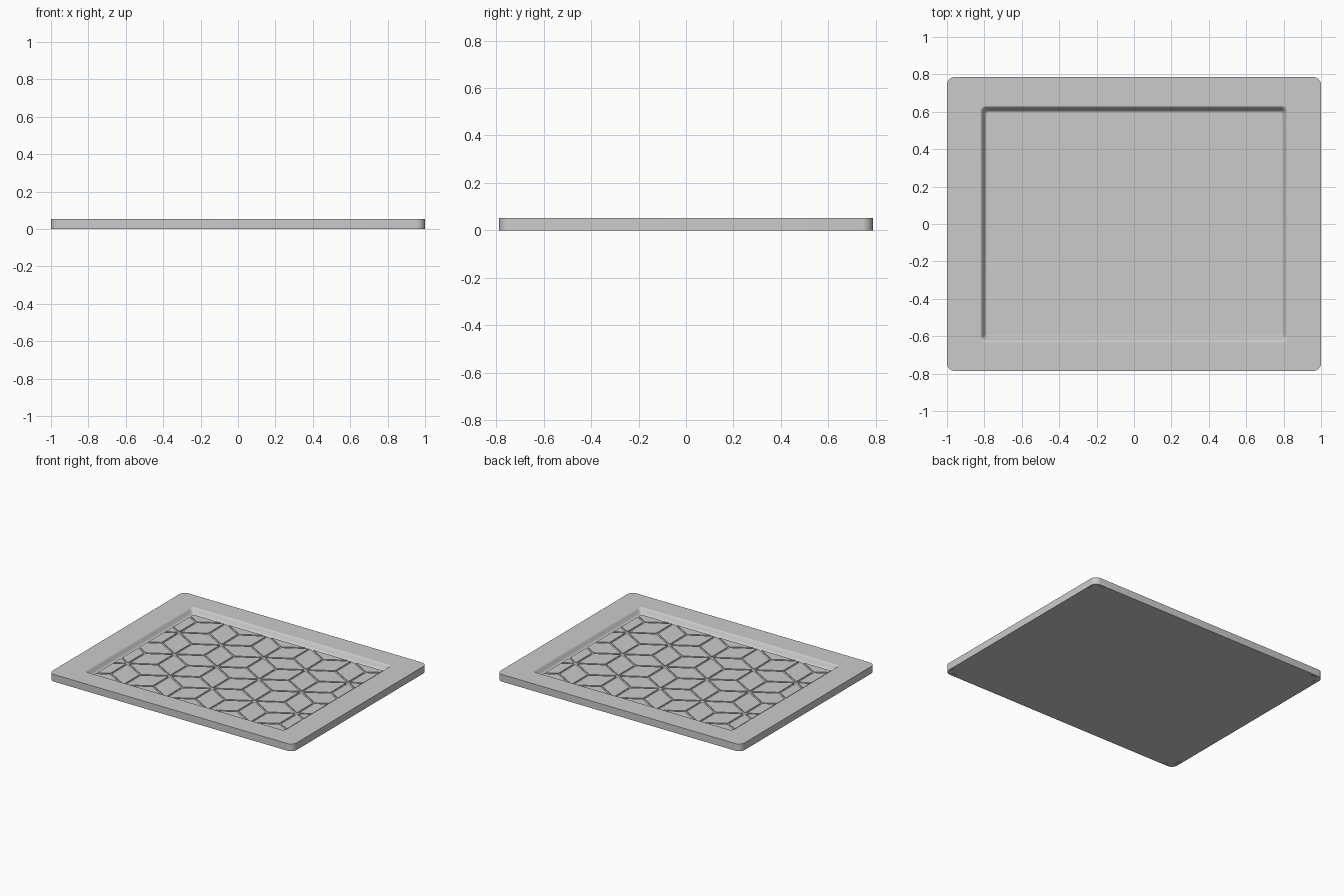
import bpy, bmesh, math
from mathutils import Vector

cube = bpy.data.objects.get("Cube")
if cube:
    bpy.data.objects.remove(cube, do_unlink=True)

HX, HY, TOP, FLOOR, TILE_TOP = 1.0, 0.787, 0.053, 0.014, 0.02

grey = bpy.data.materials.new("plain grey")
grey.use_nodes = True
grey.diffuse_color = (0.6, 0.6, 0.6, 1)
bsdf = next(n for n in grey.node_tree.nodes if n.type == 'BSDF_PRINCIPLED')
bsdf.inputs["Base Color"].default_value = grey.diffuse_color


def finish(bm, name):
    bmesh.ops.recalc_face_normals(bm, faces=bm.faces[:])
    mesh = bpy.data.meshes.new(name)
    bm.to_mesh(mesh)
    bm.free()
    mesh.materials.append(grey)
    obj = bpy.data.objects.new(name, mesh)
    bpy.context.collection.objects.link(obj)
    return obj


def activate(obj):
    bpy.ops.object.select_all(action='DESELECT')
    obj.select_set(True)
    bpy.context.view_layer.objects.active = obj


def rounded_loop(bm, hx, hy, r, z, steps=8):
    verts = []
    for q, (sx, sy) in enumerate([(1, 1), (-1, 1), (-1, -1), (1, -1)]):
        for i in range(steps + 1):
            a = math.pi / 2 * (q + i / steps)
            verts.append(bm.verts.new((sx * (hx - r) + r * math.cos(a),
                                       sy * (hy - r) + r * math.sin(a), z)))
    return verts


# Tray: outer wall, flat rim, softly curved step and sunken floor
bm = bmesh.new()
OX, OY, WALL, STEPS = 0.822, 0.632, 0.035, 10
sections = [(HX, HY, 0.045, 0), (HX, HY, 0.045, TOP), (OX + .003, OY + .003, 0.033, TOP)]
for i in range(STEPS + 1):
    t = i / STEPS
    z = FLOOR + (TOP - FLOOR) * (1 + math.cos(math.pi * t)) / 2
    sections.append((OX - WALL * t, OY - WALL * t, 0.03 - 0.02 * t, z))
sections.append((OX - WALL - .003, OY - WALL - .003, 0.008, FLOOR))
loops = [rounded_loop(bm, *s) for s in sections]
for a, b in zip(loops, loops[1:]):
    for i in range(len(a)):
        j = (i + 1) % len(a)
        bm.faces.new((a[i], a[j], b[j], b[i]))
bm.faces.new(loops[0])
bm.faces.new(loops[-1])
tray = finish(bm, "tray")

# Small slots under each corner
bm = bmesh.new()
for sx in (-1, 1):
    for sy in (-1, 1):
        for dx, dy, lx, ly in [(.07, .02, .035, .012), (.02, .07, .012, .035)]:
            new = bmesh.ops.create_cube(bm, size=1)["verts"]
            bmesh.ops.scale(bm, vec=(lx, ly, 0.016), verts=new)
            bmesh.ops.translate(bm, vec=(sx * (HX - dx), sy * (HY - dy), 0), verts=new)
cutter = finish(bm, "slot_cutter")
cutter.hide_render = True
mod = tray.modifiers.new("slots", 'BOOLEAN')
mod.object, mod.operation, mod.solver = cutter, 'DIFFERENCE', 'EXACT'
activate(tray)
bpy.ops.object.modifier_apply(modifier=mod.name)
bpy.data.objects.remove(cutter, do_unlink=True)
bpy.ops.object.shade_smooth_by_angle(angle=math.radians(30))

# Floor tiles: three rhombi around each lattice point, trimmed to the floor
bm = bmesh.new()
S, GAP = 0.2, 0.014
shrink = 1 - GAP / (S * math.sqrt(3) / 2)


def spoke(deg):
    a = math.radians(deg)
    return Vector((S * math.cos(a), S * math.sin(a), 0))


for j in range(-4, 5):
    for i in range(-7, 8):
        c = Vector((math.sqrt(3) * S * (i + j / 2), 1.5 * S * j - S / 2, FLOOR))
        for k in range(3):
            p, q = spoke(30 + 120 * k), spoke(150 + 120 * k)
            mid = c + (p + q) / 2
            bm.faces.new([bm.verts.new(mid + (v - mid) * shrink)
                          for v in (c, c + p, c + p + q, c + q)])
for normal, dist in [((1, 0, 0), OX - WALL - .01), ((0, 1, 0), OY - WALL - .01)]:
    for side in (1, -1):
        n = Vector(normal) * side
        bmesh.ops.bisect_plane(bm, geom=bm.verts[:] + bm.edges[:] + bm.faces[:],
                               plane_co=n * dist, plane_no=n, clear_outer=True)
tops = bmesh.ops.extrude_face_region(bm, geom=bm.faces[:])["geom"]
bmesh.ops.translate(bm, vec=(0, 0, TILE_TOP - FLOOR),
                    verts=[g for g in tops if isinstance(g, bmesh.types.BMVert)])
finish(bm, "floor_tiles")
